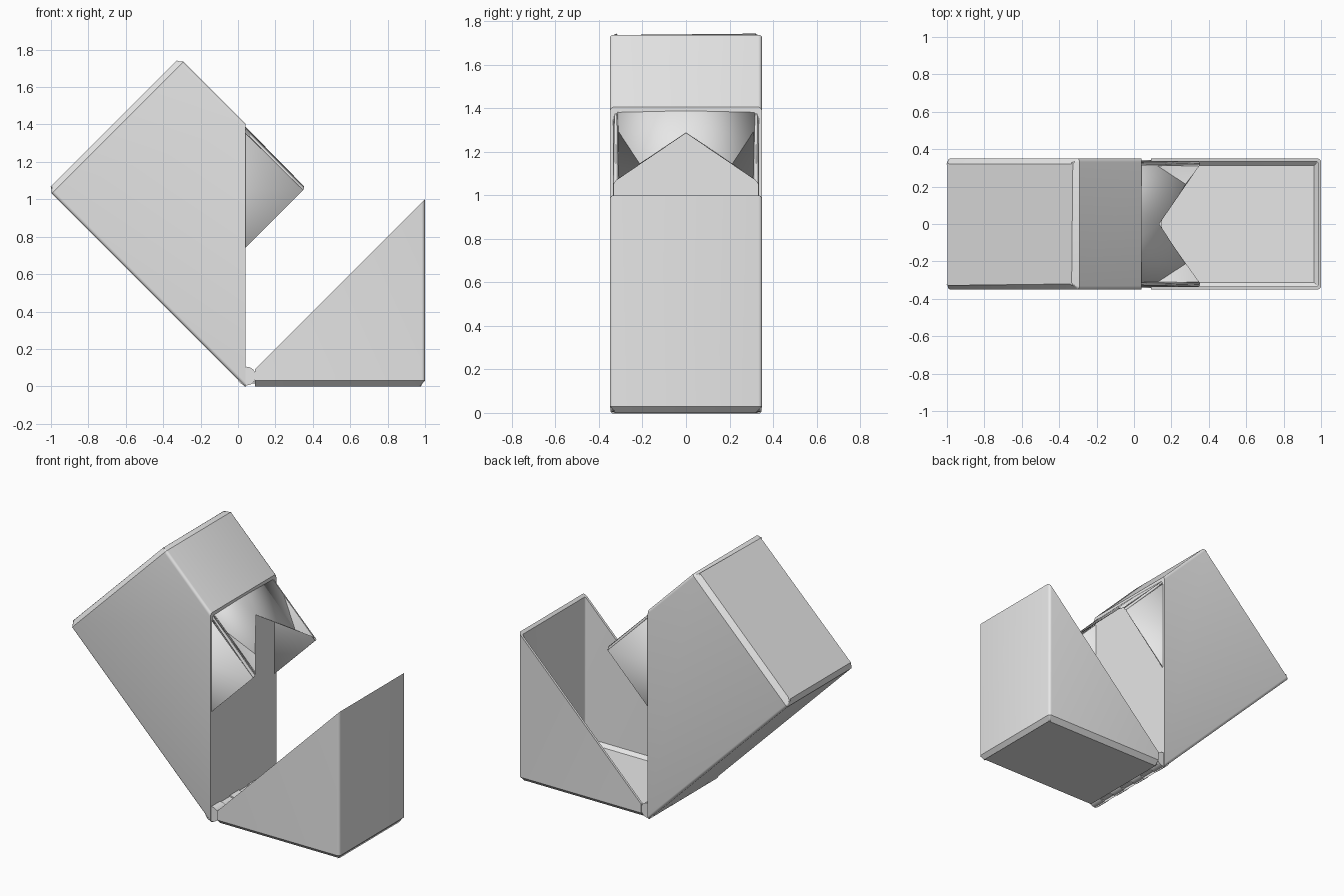
import bpy, bmesh, math
from mathutils import Matrix, Vector

cube = bpy.data.objects.get("Cube")
if cube:
    bpy.data.objects.remove(cube, do_unlink=True)

HALF = 0.35      # half of the box depth
WALL = 0.016     # wall thickness
R2 = math.sqrt(2)

grey = bpy.data.materials.new("light_grey")
grey.use_nodes = True
grey.diffuse_color = (0.8, 0.8, 0.8, 1)
grey.node_tree.nodes["Principled BSDF"].inputs["Base Color"].default_value = (0.8, 0.8, 0.8, 1)


def finish(bm, name):
    bmesh.ops.recalc_face_normals(bm, faces=bm.faces[:])
    mesh = bpy.data.meshes.new(name)
    bm.to_mesh(mesh)
    bm.free()
    mesh.materials.append(grey)
    obj = bpy.data.objects.new(name, mesh)
    bpy.context.collection.objects.link(obj)
    bpy.ops.object.select_all(action='DESELECT')
    obj.select_set(True)
    bpy.context.view_layer.objects.active = obj
    bpy.ops.object.shade_smooth_by_angle(angle=math.radians(30))
    return obj


def rounded_box(lo, hi, radius, chamfer):
    """Box with rounded upright edges and a chamfered base."""
    bm = bmesh.new()
    size = hi - lo
    bmesh.ops.create_cube(bm, size=1, matrix=Matrix.Translation((lo + hi) / 2) @ Matrix.Diagonal((*size, 1)))
    upright = [e for e in bm.edges if abs(e.verts[0].co.z - e.verts[1].co.z) > 0.1]
    bmesh.ops.bevel(bm, geom=upright, offset=radius, segments=4, profile=0.5, affect='EDGES')
    base = [e for e in bm.edges if all(abs(v.co.z - lo.z) < 1e-4 for v in e.verts)]
    bmesh.ops.bevel(bm, geom=base, offset=chamfer, segments=1, affect='EDGES')
    return bm


def open_shell(name, lo, hi, matrix, planes):
    """Hollow box cut open by planes, with a flat rim joining both skins."""
    lo, hi = Vector(lo), Vector(hi)
    inset = Vector((WALL, WALL, WALL))
    whole = bmesh.new()
    for a, b, r, c in ((lo, hi, 0.018, 0.03), (lo + inset, hi - inset, 0.01, 0.022)):
        skin = rounded_box(a, b, r, c)
        skin.transform(matrix)
        for point, normal in planes:
            bmesh.ops.bisect_plane(skin, geom=skin.verts[:] + skin.edges[:] + skin.faces[:],
                                   plane_co=point, plane_no=normal, clear_outer=True)
        temp = bpy.data.meshes.new("temp")
        skin.to_mesh(temp)
        skin.free()
        whole.from_mesh(temp)
        bpy.data.meshes.remove(temp)
    rim = [e for e in whole.edges if e.is_boundary]
    bmesh.ops.bridge_loops(whole, edges=rim)
    return finish(whole, name)


# Lid lying on its flat end, cut along the diagonal
open_shell("lid", (-0.6, -HALF, 0), (1, HALF, 1.6), Matrix.Identity(4),
           [((0, 0, 0), (-1, 0, 1)), ((0.09, 0, 0), (-1, 0, 0))])

# Body frame: x across the box, z from its base towards the mouth
tilt = Matrix(((1 / R2, 0, 1 / R2, -1.035),
               (0, -1, 0, 0),
               (1 / R2, 0, -1 / R2, 1.035),
               (0, 0, 0, 1)))
open_shell("body", (0.025, -HALF, 0), (1.022, HALF, 2.6), tilt, [((0.04, 0, 0), (1, 0, 0))])

# Inner sleeve: two side walls and a front wall with a V notch
bm = bmesh.new()
w, front, back, base, mouth, tip = 0.333, 1.004, 0.042, 0.018, 0.968, 0.645
V = lambda x, y, z: bm.verts.new((x, y, z))
peak, foot = V(front, 0, tip), V(front, 0, base)
folds = []
for side in (-1, 1):
    y = side * w
    top, low = V(front, y, mouth), V(front, y, base)
    bm.faces.new((peak, top, low, foot))
    bm.faces.new((top, low, V(back, y, base), V(back, y, mouth)))
    folds.append(bm.edges.get((top, low)))
bmesh.ops.bevel(bm, geom=folds, offset=0.02, segments=4, profile=0.5, affect='EDGES')
bm.transform(tilt)
sleeve = finish(bm, "inner_sleeve")
thick = sleeve.modifiers.new("thickness", 'SOLIDIFY')
thick.thickness = 0.01
thick.offset = 0

# Hinge barrel in alternating knuckles
COUNT = 7
length = 2 * (HALF - 0.005) / COUNT
for i in range(COUNT):
    bm = bmesh.new()
    radius = 0.05 if i % 2 == 0 else 0.043
    place = Matrix.Translation((0.045, (i - COUNT // 2) * length, 0.055)) @ Matrix.Rotation(math.pi / 2, 4, 'X')
    bmesh.ops.create_cone(bm, cap_ends=True, segments=24, radius1=radius, radius2=radius,
                          depth=length - 0.004, matrix=place)
    finish(bm, f"hinge_knuckle_{i + 1}")

# Hinge leaf joining the barrel to the lid floor
bm = bmesh.new()
bmesh.ops.create_cube(bm, size=1, matrix=Matrix.Translation((0.1, 0, 0.022)) @ Matrix.Diagonal((0.1, 0.64, 0.015, 1)))
finish(bm, "hinge_leaf")
